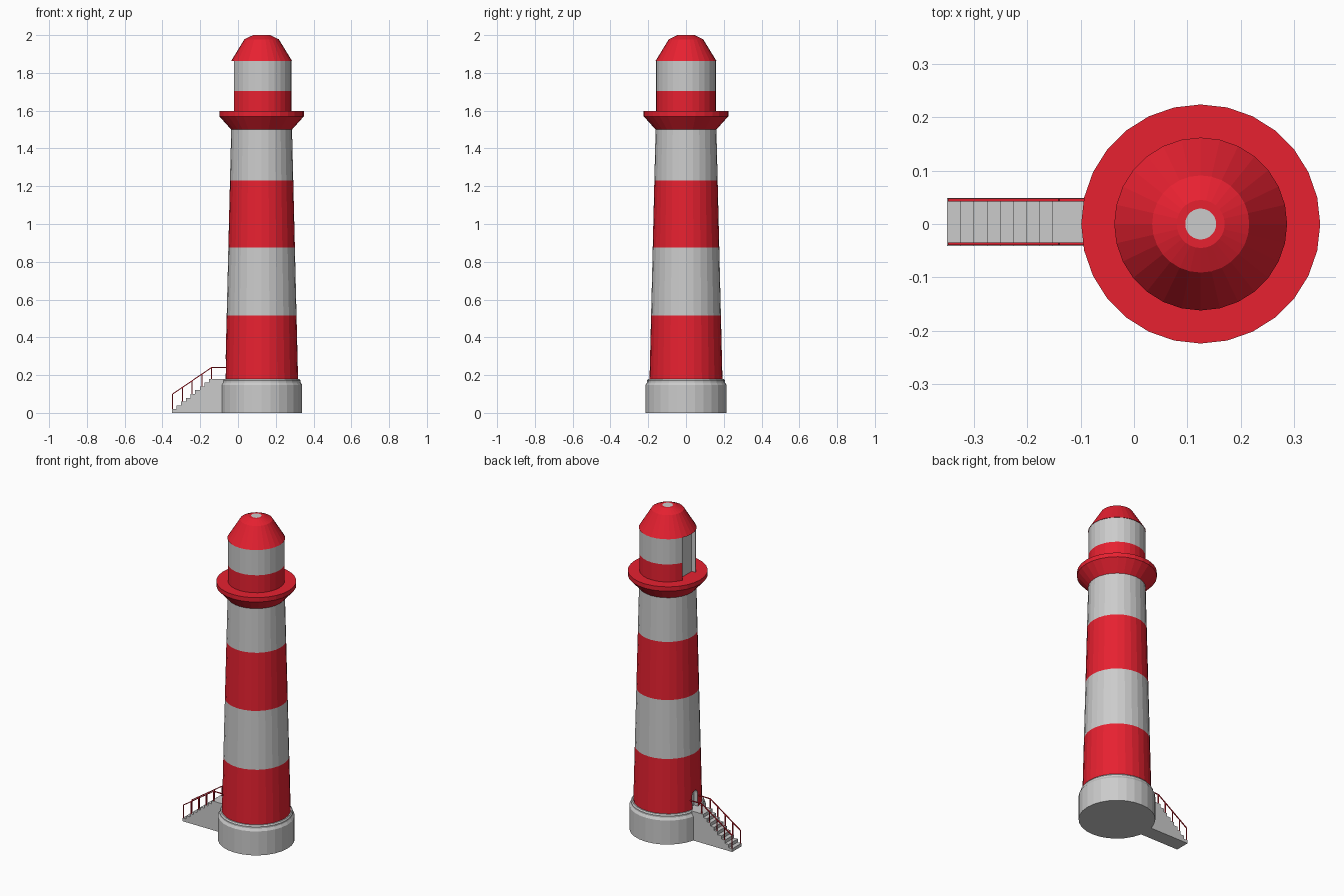
import bpy, bmesh, math
from mathutils import Vector

if "Cube" in bpy.data.objects:
    bpy.data.objects.remove(bpy.data.objects["Cube"])

CX, SIDES = 0.125, 28


def material(name, rgb):
    m = bpy.data.materials.new(name)
    m.diffuse_color = (*rgb, 1)
    m.use_nodes = True
    m.node_tree.nodes["Principled BSDF"].inputs["Base Color"].default_value = m.diffuse_color
    return m


GREY = material("grey", (0.8, 0.8, 0.8))
RED = material("red", (0.8, 0.015, 0.03))


def finish(name, bm, mats):
    me = bpy.data.meshes.new(name)
    bmesh.ops.recalc_face_normals(bm, faces=bm.faces)
    bm.to_mesh(me)
    bm.free()
    for m in mats:
        me.materials.append(m)
    ob = bpy.data.objects.new(name, me)
    bpy.context.collection.objects.link(ob)
    return ob


def lathe(name, profile, colours):
    """Closed turned solid; colours holds one slot per profile segment (0 grey, 1 red)."""
    bm = bmesh.new()
    rings = []
    for r, z in profile:
        rings.append([bm.verts.new((CX + r * math.cos(2 * math.pi * i / SIDES),
                                    r * math.sin(2 * math.pi * i / SIDES), z))
                      for i in range(SIDES)])
    for a, b, c in zip(rings, rings[1:], colours):
        for i in range(SIDES):
            j = (i + 1) % SIDES
            bm.faces.new((a[i], a[j], b[j], b[i])).material_index = c
    bm.faces.new(rings[0][::-1])
    bm.faces.new(rings[-1])
    return finish(name, bm, (GREY, RED))


def extrude(name, points, to3d, offset, mats=(GREY,)):
    """Flat outline placed by to3d and pushed along offset."""
    bm = bmesh.new()
    f = bm.faces.new([bm.verts.new(to3d(*p)) for p in points])
    ext = bmesh.ops.extrude_face_region(bm, geom=[f])
    bmesh.ops.translate(bm, vec=offset,
                        verts=[v for v in ext["geom"] if isinstance(v, bmesh.types.BMVert)])
    return finish(name, bm, mats)


def cut(ob, cutter):
    mod = ob.modifiers.new("recess", "BOOLEAN")
    mod.operation, mod.solver, mod.object = "DIFFERENCE", "EXACT", cutter
    bpy.context.view_layer.objects.active = ob
    bpy.ops.object.modifier_apply(modifier=mod.name)
    bpy.data.objects.remove(cutter)


# round stone base with a stepped lip
lathe("base", [(0.215, 0), (0.215, 0.148), (0.206, 0.162), (0.206, 0.172), (0.2, 0.18)], [0] * 4)

# striped tapering shaft
def shaft_r(z):
    return 0.193 - (z - 0.18) / 1.32 * 0.032

levels = [0.18, 0.515, 0.875, 1.23, 1.5]
shaft = lathe("shaft", [(shaft_r(z), z) for z in levels], [1, 0, 1, 0])

# gallery with flared underside
lathe("gallery", [(0.161, 1.5), (0.224, 1.57), (0.224, 1.597), (0.1, 1.597)], [1, 1, 1])

# lantern room and domed roof with vent cap
lantern = lathe("lantern_room", [(0.159, 1.59), (0.159, 1.705), (0.159, 1.862)], [1, 0])
lathe("roof", [(0.11, 1.862), (0.162, 1.862), (0.091, 1.978), (0.045, 2.0), (0.029, 2.0)],
      [1, 1, 1, 1])

# tall recess in the lantern room, facing the stairs
cut(lantern, extrude("recess_cutter", [(-0.063, 1.55), (0.063, 1.55), (0.063, 1.9), (-0.063, 1.9)],
                     lambda y, z: (CX - 0.3, y, z), (0.18, 0, 0)))

# arched doorway at the head of the stairs
YC, W = 0.004, 0.026
arch = [(YC - W, 0.15), (YC + W, 0.15)]
arch += [(YC + W * math.cos(math.pi * k / 6), 0.262 + W * math.sin(math.pi * k / 6)) for k in range(7)]
cut(shaft, extrude("door_cutter", arch, lambda y, z: (-0.2, y, z), (0.16, 0, 0)))

# solid staircase with a landing
STEPS, RUN, RISE, HALF = 9, 0.0247, 0.02, 0.045
outline = [(-0.35, 0)]
for i in range(STEPS):
    x, z = -0.35 + i * RUN, (i + 1) * RISE
    outline += [(x, z), (x + RUN, z)]
outline[-1] = (-0.05, STEPS * RISE)
outline.append((-0.05, 0))
extrude("stairs", outline, lambda x, z: (x, YC - HALF, z), (0, 2 * HALF, 0))


# thin red railings on both sides
def bar(bm, a, b, t=0.005):
    a, b = Vector(a), Vector(b)
    d = b - a
    q = d.to_track_quat("Z", "Y").to_matrix().to_4x4()
    q.translation = (a + b) / 2
    vs = bmesh.ops.create_cube(bm, size=1)["verts"]
    for v in vs:
        v.co = q @ Vector((v.co.x * t, v.co.y * t, v.co.z * d.length))


for side, name in ((-1, "front_railing"), (1, "back_railing")):
    bm = bmesh.new()
    y = YC + side * (HALF - 0.004)
    bar(bm, (-0.346, y, 0.1), (-0.14, y, 0.24))
    bar(bm, (-0.14, y, 0.24), (-0.055, y, 0.24))
    for k in range(5):
        x = -0.346 + k * 0.0515
        tread = RISE * (int((x + 0.35) / RUN) + 1)
        bar(bm, (x, y, tread - 0.005), (x, y, 0.1 + k * 0.035))
    finish(name, bm, (RED,))
